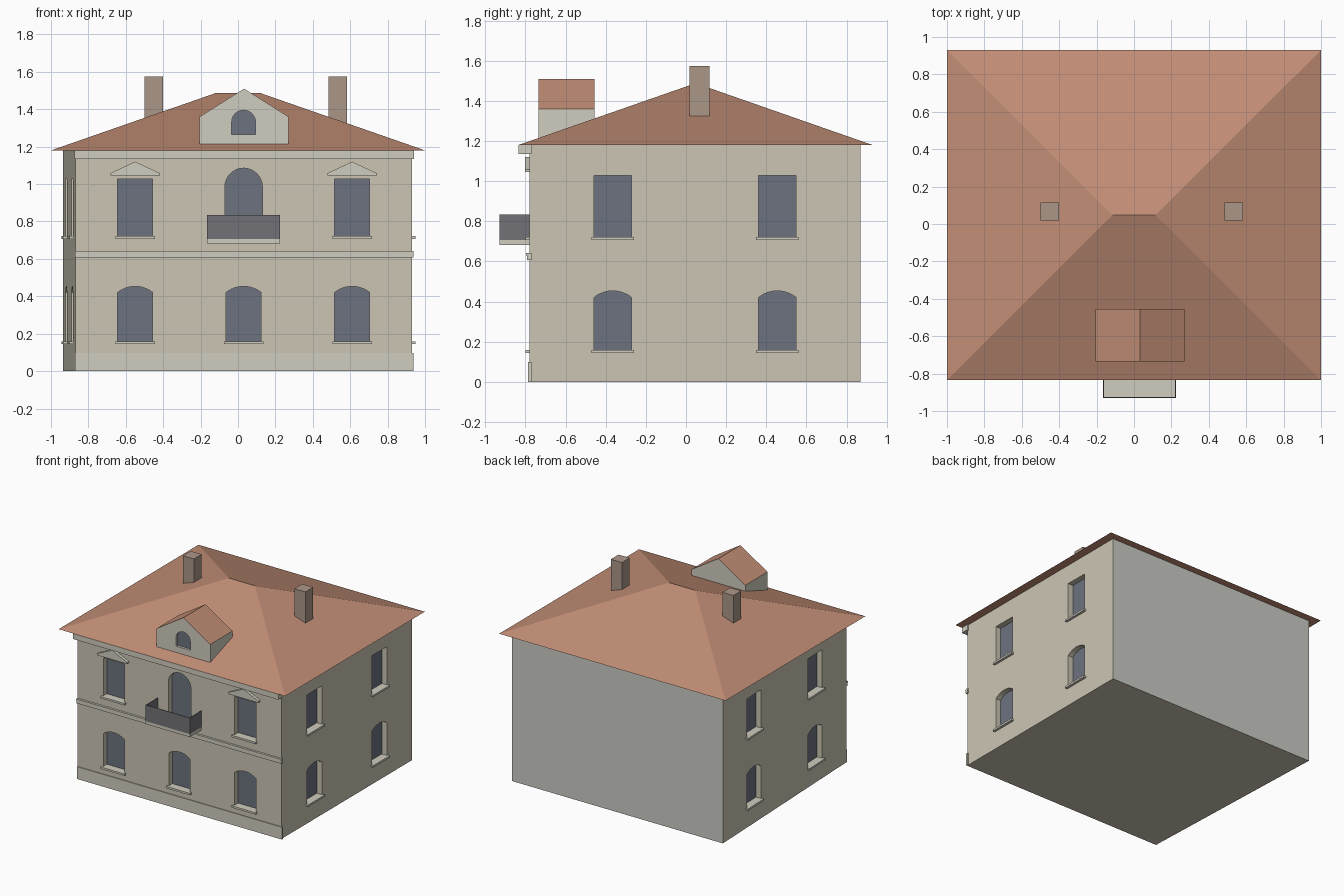
import bpy, bmesh, math
from mathutils import Matrix, Vector

if "Cube" in bpy.data.objects:
    bpy.data.objects.remove(bpy.data.objects["Cube"])


def material(name, rgb):
    m = bpy.data.materials.new(name)
    m.diffuse_color = (*rgb, 1)
    m.use_nodes = True
    m.node_tree.nodes["Principled BSDF"].inputs["Base Color"].default_value = m.diffuse_color
    return m


WALL = material("cream_plaster", (0.60, 0.56, 0.45))
BACK = material("grey_plaster", (0.60, 0.60, 0.56))
TRIM = material("stone_trim", (0.63, 0.61, 0.52))
GLASS = material("window_glass", (0.15, 0.17, 0.21))
TILE = material("roof_tile", (0.54, 0.27, 0.18))
BRICK = material("chimney_brick", (0.41, 0.31, 0.25))
METAL = material("balcony_metal", (0.17, 0.165, 0.18))


def build(name, verts, faces, mats):
    bm = bmesh.new()
    vs = [bm.verts.new(v) for v in verts]
    for f in faces:
        bm.faces.new([vs[i] for i in f])
    bmesh.ops.recalc_face_normals(bm, faces=bm.faces[:])
    me = bpy.data.meshes.new(name)
    bm.to_mesh(me)
    bm.free()
    for m in mats:
        me.materials.append(m)
    ob = bpy.data.objects.new(name, me)
    bpy.context.collection.objects.link(ob)
    return ob


def loft(name, a, b, *mats):
    n = len(a)
    faces = [list(range(n)), list(range(n, 2 * n))]
    faces += [[i, (i + 1) % n, n + (i + 1) % n, n + i] for i in range(n)]
    return build(name, list(a) + list(b), faces, mats)


# prism in wall space: u along the wall, d into the wall, z up
def prism(name, pts, d0, d1, frame, *mats):
    return loft(name, [frame @ Vector((u, d0, z)) for u, z in pts],
                [frame @ Vector((u, d1, z)) for u, z in pts], *mats)


def rect(u0, u1, z0, z1):
    return [(u0, z0), (u1, z0), (u1, z1), (u0, z1)]


def arch(c, w, z0, z1, rise, n=12):
    if rise == 0:
        return rect(c - w, c + w, z0, z1)
    r = (w * w + rise * rise) / (2 * rise)
    half = math.atan2(w, r - rise)
    pts = [(c - w, z0), (c + w, z0)]
    for i in range(n + 1):
        t = half - 2 * half * i / n
        pts.append((c + r * math.sin(t), z1 - r + r * math.cos(t)))
    return pts


def box(name, x0, x1, y0, y1, z0, z1, mat):
    return prism(name, rect(x0, x1, z0, z1), y0, y1, Matrix(), mat)


# main body on a slightly tapered footprint
foot = [(-0.87, -0.78), (0.93, -0.78), (0.93, 0.87), (-0.935, 0.87)]
body = loft("house_walls", [(x, y, 0) for x, y in foot],
            [(x, y, 1.18) for x, y in foot], WALL, BACK)
for p in body.data.polygons:
    if p.normal.y > 0.9:
        p.material_index = 1

# wall frames
front = Matrix.Translation((0, -0.78, 0))
right = Matrix.Translation((0.93, 0, 0)) @ Matrix.Rotation(math.pi / 2, 4, 'Z')
left = (Matrix.Translation((-0.9007, 0, 0))
        @ Matrix.Rotation(math.atan2(-1.65, 0.065), 4, 'Z'))
dormer_frame = Matrix.Translation((0, -0.735, 0))

# dormer, tiled on the sloping faces
dormer = prism("dormer", [(-0.205, 1.215), (0.27, 1.215), (0.27, 1.36),
                          (0.0325, 1.51), (-0.205, 1.36)],
               0, 0.28, dormer_frame, TRIM, TILE)
for p in dormer.data.polygons:
    if p.normal.z > 0.2:
        p.material_index = 1

cutters = []


def opening(host, name, frame, pts, depth=0.045):
    cut = prism(name + "_cutter", pts, -0.05, depth, frame)
    cut.hide_render = True
    cutters.append(cut)
    m = host.modifiers.new(name, 'BOOLEAN')
    m.object, m.operation, m.solver = cut, 'DIFFERENCE', 'EXACT'
    prism(name + "_glass", pts, depth - 0.001, depth + 0.01, frame, GLASS)


def sill(name, frame, c, z, w):
    prism(name, rect(c - w, c + w, z - 0.013, z + 0.002), -0.02, 0.046, frame, TRIM)


# arched ground floor and rectangular upper windows
for side, frame, centres in (("front", front, (-0.55, 0.03, 0.61)),
                             ("right", right, (-0.365, 0.455)),
                             ("left", left, (0.365, -0.455))):
    for i, c in enumerate(centres):
        name = f"{side}_lower_window_{i}"
        opening(body, name, frame, arch(c, 0.094, 0.157, 0.453, 0.033))
        sill(name + "_sill", frame, c, 0.157, 0.106)
        if side == "front" and i == 1:
            continue
        name = f"{side}_upper_window_{i}"
        opening(body, name, frame, arch(c, 0.094, 0.72, 1.027, 0))
        sill(name + "_sill", frame, c, 0.72, 0.106)
        if side == "front":
            prism(name + "_pediment", [(c - 0.132, 1.045), (c + 0.132, 1.045),
                                       (c + 0.132, 1.058), (c, 1.12),
                                       (c - 0.132, 1.058)], -0.023, 0.01, front, TRIM)

# balcony door and dormer window
opening(body, "balcony_door", front, arch(0.03, 0.1, 0.705, 1.085, 0.1, 16))
opening(dormer, "dormer_window", dormer_frame,
        arch(0.03, 0.064, 1.265, 1.395, 0.064), 0.02)

# bake the cuts and remove the cutters
dg = bpy.context.evaluated_depsgraph_get()
for ob in (body, dormer):
    baked = bpy.data.meshes.new_from_object(ob.evaluated_get(dg))
    ob.modifiers.clear()
    ob.data = baked
for c in cutters:
    bpy.data.objects.remove(c)

# front plinth, string course and cornice
box("plinth", -0.872, 0.938, -0.787, -0.77, 0, 0.098, TRIM)
box("string_course_lower", -0.872, 0.938, -0.793, -0.77, 0.607, 0.64, TRIM)
box("string_course_cap", -0.872, 0.938, -0.797, -0.77, 0.63, 0.643, TRIM)
box("cornice", -0.875, 0.94, -0.834, -0.77, 1.135, 1.179, TRIM)

# balcony slab and thin parapets
box("balcony_slab", -0.165, 0.225, -0.93, -0.77, 0.682, 0.706, TRIM)
box("balcony_front_panel", -0.165, 0.225, -0.93, -0.925, 0.706, 0.835, METAL)
for side, x in (("left", -0.165), ("right", 0.22)):
    box(f"balcony_{side}_panel", x, x + 0.005, -0.93, -0.78, 0.706, 0.835, METAL)

# hipped roof
build("hip_roof", [(-1, -0.835, 1.18), (1, -0.835, 1.18), (1, 0.93, 1.18),
                   (-1, 0.93, 1.18), (-0.115, 0.048, 1.488), (0.115, 0.048, 1.488)],
      [(0, 1, 5, 4), (1, 2, 5), (2, 3, 4, 5), (3, 0, 4), (0, 1, 2, 3)], [TILE])

# chimneys
for side, x in (("left", -0.5), ("right", 0.485)):
    box(f"{side}_chimney", x, x + 0.098, 0.018, 0.116, 1.22, 1.575, BRICK)
